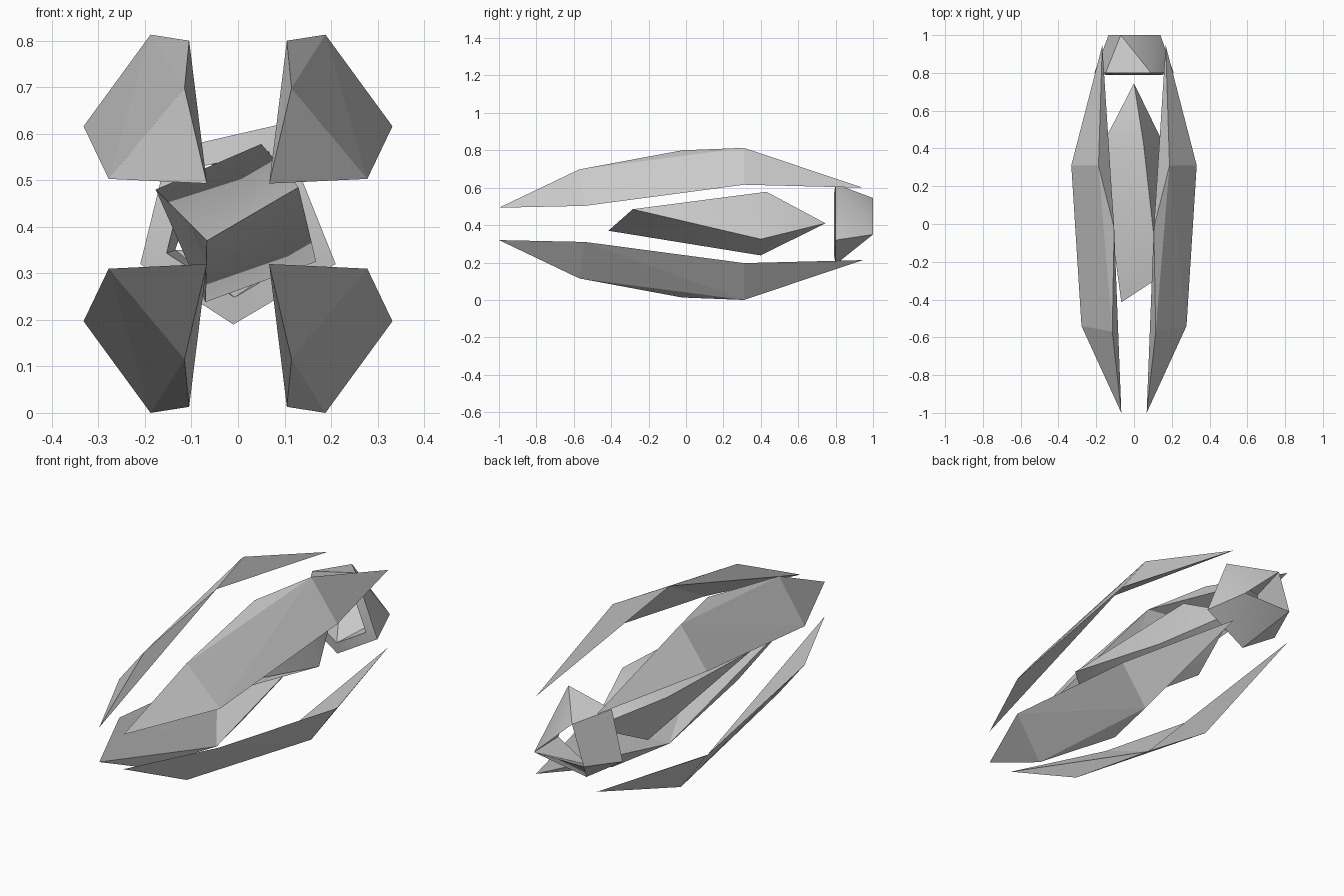
import bpy, bmesh
from mathutils import Vector

if "Cube" in bpy.data.objects:
    bpy.data.objects.remove(bpy.data.objects["Cube"])

MID = 0.4065  # height of the central axis


def build(name, points, faces, smooth=None):
    """Make an object from a few points (given about the central axis)."""
    bm = bmesh.new()
    vs = [bm.verts.new((x, y, z - MID)) for x, y, z in points]
    for f in faces:
        bm.faces.new([vs[i] for i in f])
    bmesh.ops.recalc_face_normals(bm, faces=bm.faces)
    mesh = bpy.data.meshes.new(name)
    bm.to_mesh(mesh)
    bm.free()
    ob = bpy.data.objects.new(name, mesh)
    ob.location.z = MID
    bpy.context.collection.objects.link(ob)
    if smooth:
        bpy.ops.object.select_all(action='DESELECT')
        bpy.context.view_layer.objects.active = ob
        ob.select_set(True)
        bpy.ops.object.shade_smooth_by_angle(angle=smooth)
    return ob


# Four hull blades: one thin faceted shell mirrored across x and z
A, B, C, D, E, F, G = range(7)
blade = build("hull_blades", [
    (0.067, -1.0, 0.493), (0.115, -0.57, 0.698), (0.278, -0.54, 0.503),
    (0.105, -0.02, 0.80), (0.188, 0.31, 0.813), (0.332, 0.31, 0.616),
    (0.168, 0.945, 0.60)],
    [(A, B, C), (B, E, C), (C, E, F), (E, G, F),   # outside
     (A, D, B), (B, D, E), (D, G, E),              # inner rim
     (A, C, D), (C, F, D), (F, G, D)])             # inside
mirror = blade.modifiers.new("mirror", 'MIRROR')
mirror.use_axis = (True, False, True)
mirror.use_mirror_merge = False

# Central core: wedge nose, square waist, pointed tail
build("core", [
    (-0.067, -0.415, 0.37), (0.13, -0.285, 0.485),
    (0.05, 0.43, 0.578), (-0.177, 0.40, 0.48),
    (-0.07, 0.40, 0.238), (0.168, 0.40, 0.325),
    (0.0, 0.745, 0.41)],
    [(0, 1, 2, 3), (0, 3, 4), (0, 4, 5, 1), (1, 5, 2),
     (2, 3, 6), (3, 4, 6), (4, 5, 6), (5, 2, 6)], smooth=0.9)

# Engine ring: five-sided front opening narrowing to a three-sided rear one
outer = [(-0.01, 0.19), (0.21, 0.32), (0.09, 0.62), (-0.15, 0.565), (-0.21, 0.32)]
rear = [(0.14, 1.0, 0.35), (-0.07, 1.0, 0.545), (-0.135, 1.0, 0.35)]
inner = [(x * 0.73, 0.79, MID + (z - MID) * 0.73) for x, z in outer]
points = [(x, 0.80, z) for x, z in outer] + inner + rear
wall = [(0, 1, 'a'), (1, 2, 'a'), (2, 'b', 'a'), (2, 3, 'b'),
        (3, 4, 'c', 'b'), (4, 0, 'c'), (0, 'a', 'c')]
back = {'a': 10, 'b': 11, 'c': 12}
faces = [[back[i] if i in back else i + k for i in f] for k in (0, 5) for f in wall]
faces += [(i, (i + 1) % 5, (i + 1) % 5 + 5, i + 5) for i in range(5)]
build("engine_ring", points, faces, smooth=0.6)
